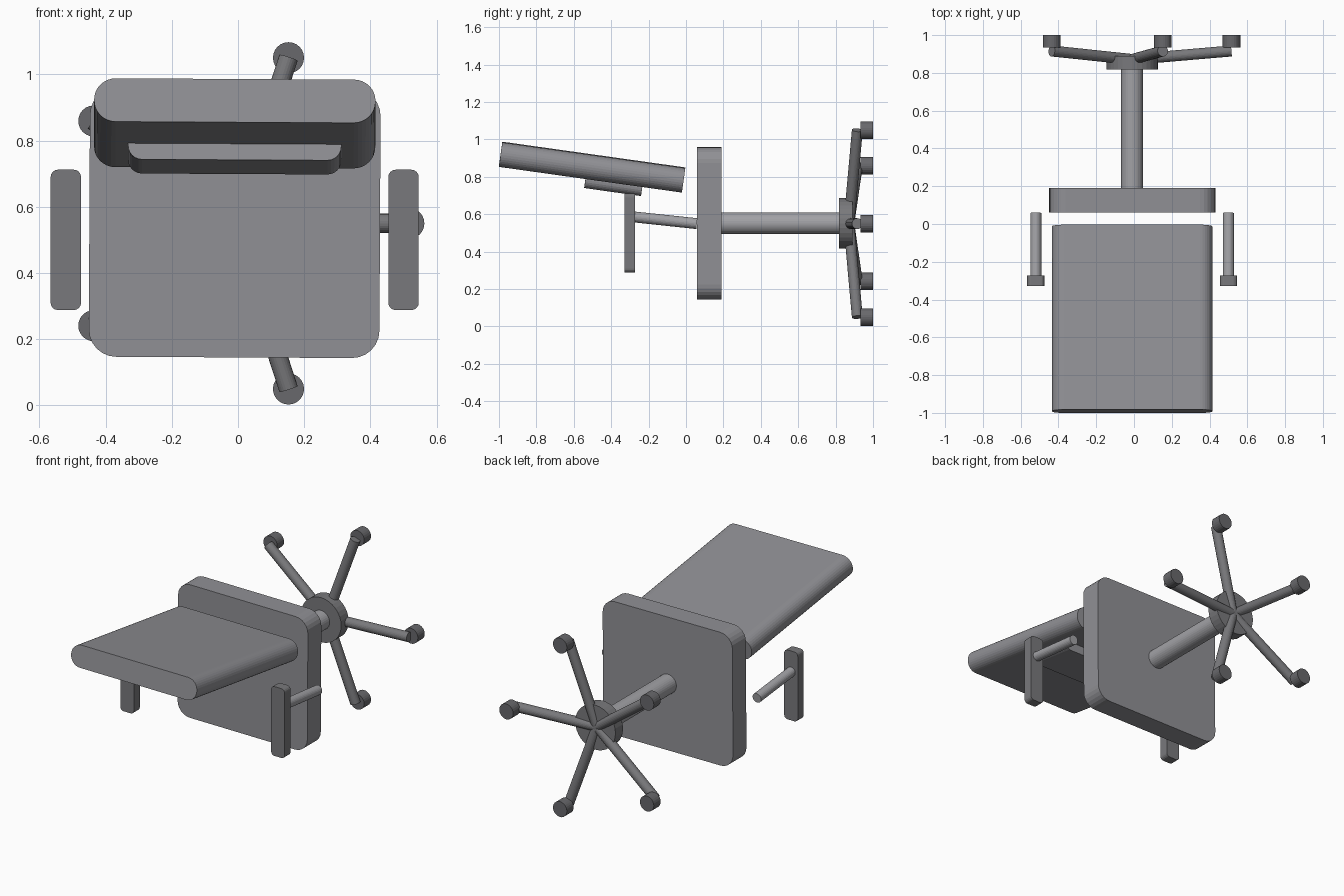
import bpy, bmesh, math
from mathutils import Vector, Matrix

if "Cube" in bpy.data.objects:
    bpy.data.objects.remove(bpy.data.objects["Cube"])

CX, CZ = -0.01, 0.552      # axis of the chair, which lies on its back along y


def material(name, r, g, b):
    mat = bpy.data.materials.new(name)
    mat.diffuse_color = (r, g, b, 1)
    mat.use_nodes = True
    mat.node_tree.nodes["Principled BSDF"].inputs["Base Color"].default_value = mat.diffuse_color
    return mat


FABRIC = material("fabric", 0.28, 0.28, 0.30)
PLASTIC = material("plastic", 0.19, 0.19, 0.20)
METAL = material("metal", 0.36, 0.36, 0.38)
RUBBER = material("rubber", 0.14, 0.14, 0.15)


def slab(name, mat, centre, size, radius, tilt=0.0, roll=0.0, seg=6):
    """Rounded rectangle in the xz plane, extruded along y."""
    w, d, h = (s / 2 for s in size)
    bm = bmesh.new()
    ring = []
    for k, (sx, sz) in enumerate(((1, 1), (-1, 1), (-1, -1), (1, -1))):
        for i in range(seg + 1):
            a = math.pi / 2 * (k + i / seg)
            ring.append(bm.verts.new((sx * (w - radius) + radius * math.cos(a), -d,
                                      sz * (h - radius) + radius * math.sin(a))))
    face = bm.faces.new(ring)
    ext = bmesh.ops.extrude_face_region(bm, geom=[face], use_keep_orig=True)
    bmesh.ops.translate(bm, vec=(0, 2 * d, 0),
                        verts=[v for v in ext["geom"] if isinstance(v, bmesh.types.BMVert)])
    return finish(name, mat, bm, Matrix.Translation(centre)
                  @ Matrix.Rotation(math.radians(roll), 4, 'Y')
                  @ Matrix.Rotation(math.radians(tilt), 4, 'X'))


def rod(name, mat, a, b, radius, sides=24):
    """Cylinder between two points."""
    a, b = Vector(a), Vector(b)
    bm = bmesh.new()
    bmesh.ops.create_cone(bm, cap_ends=True, segments=sides, radius1=radius,
                          radius2=radius, depth=(b - a).length)
    rot = (b - a).to_track_quat('Z', 'Y').to_matrix().to_4x4()
    return finish(name, mat, bm, Matrix.Translation((a + b) / 2) @ rot)


def finish(name, mat, bm, matrix):
    bmesh.ops.recalc_face_normals(bm, faces=bm.faces)
    mesh = bpy.data.meshes.new(name)
    bm.to_mesh(mesh)
    bm.free()
    mesh.materials.append(mat)
    obj = bpy.data.objects.new(name, mesh)
    obj.matrix_world = matrix
    bpy.context.collection.objects.link(obj)
    return obj


# Seat, backrest and the lumbar pad on the backrest
slab("seat", FABRIC, (CX, 0.125, CZ), (0.878, 0.13, 0.814), 0.083, roll=0.3)
slab("backrest", FABRIC, (CX, -0.502, 0.852), (0.85, 0.988, 0.132), 0.065,
     tilt=-8, roll=0.3, seg=8)
slab("lumbar_pad", FABRIC, (CX, -0.386, 0.766), (0.644, 0.307, 0.092), 0.042,
     tilt=-8, roll=0.3)

# Armrests on slanted posts
for side, s in (("left", -1), ("right", 1)):
    x = CX + s * 0.51
    slab(side + "_armrest", PLASTIC, (x, -0.3, 0.5), (0.092, 0.057, 0.424), 0.022, seg=4)
    rod(side + "_arm_post", METAL, (x, -0.29, 0.587), (x, 0.058, 0.55), 0.029)

# Column and hub
rod("column", METAL, (CX, 0.15, CZ), (CX, 0.85, CZ), 0.058, 32)
rod("hub", PLASTIC, (CX, 0.817, CZ), (CX, 0.89, CZ), 0.136, 32)

# Five spokes with casters
for i in range(5):
    a = math.tau * i / 5
    x, z = CX + 0.526 * math.cos(a), 0.55 + 0.526 * math.sin(a)
    rod(f"spoke_{i + 1}", PLASTIC, (CX, 0.871, 0.55), (x, 0.916, z), 0.029)
    rod(f"caster_{i + 1}", RUBBER, (x, 0.934, z), (x, 1.0, z), 0.047)
